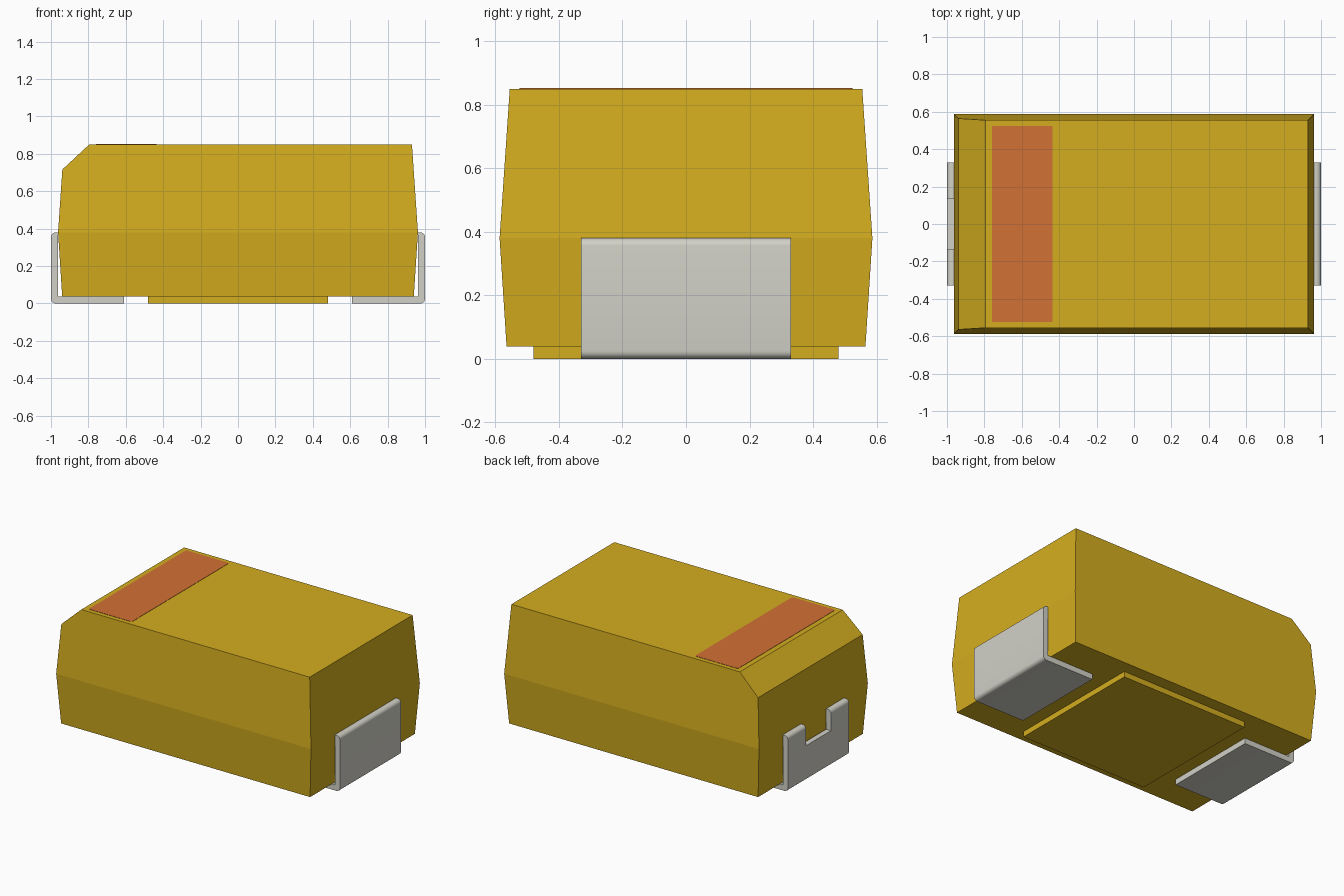
import bpy, bmesh, math
from mathutils import Vector

cube = bpy.data.objects.get("Cube")
if cube:
    bpy.data.objects.remove(cube, do_unlink=True)


def material(name, rgb):
    m = bpy.data.materials.new(name)
    m.use_nodes = True
    m.diffuse_color = (*rgb, 1)
    m.node_tree.nodes["Principled BSDF"].inputs["Base Color"].default_value = (*rgb, 1)
    return m


GOLD = material("golden_yellow", (0.66, 0.42, 0.0137))
METAL = material("pale_metal", (0.645, 0.638, 0.571))
STRIPE = material("orange_brown", (0.65, 0.165, 0.036))


def finish(name, bm, mat):
    bmesh.ops.recalc_face_normals(bm, faces=bm.faces)
    me = bpy.data.meshes.new(name)
    bm.to_mesh(me)
    bm.free()
    me.materials.append(mat)
    ob = bpy.data.objects.new(name, me)
    bpy.context.collection.objects.link(ob)
    return ob


def box(name, lo, hi, mat, corner=0):
    bm = bmesh.new()
    bmesh.ops.create_cube(bm, size=1)
    for v in bm.verts:
        v.co = Vector([(a + b) / 2 + c * (b - a) for a, b, c in zip(lo, hi, v.co)])
    if corner:
        upright = [e for e in bm.edges if abs(e.verts[0].co.z - e.verts[1].co.z) > 1e-5]
        bmesh.ops.bevel(bm, geom=upright, offset=corner, segments=3, profile=0.5,
                        affect='EDGES')
    return finish(name, bm, mat)


# Moulded body: three stacked rectangles, widest at the parting line
bm = bmesh.new()
rings = [[bm.verts.new((sx * x, sy * y, z)) for sx, sy in ((-1, -1), (1, -1), (1, 1), (-1, 1))]
         for x, y, z in ((0.94, 0.565, 0.038), (0.962, 0.587, 0.38), (0.93, 0.555, 0.85))]
bm.faces.new(rings[0])
bm.faces.new(rings[-1])
for low, high in zip(rings, rings[1:]):
    for i in range(4):
        j = (i + 1) % 4
        bm.faces.new((low[i], low[j], high[j], high[i]))
# Sloped edge on the striped end
cut = bmesh.ops.bisect_plane(bm, geom=bm.verts[:] + bm.edges[:] + bm.faces[:],
                             plane_co=(-0.795, 0, 0.85), plane_no=(-0.135, 0, 0.145),
                             clear_outer=True)
bmesh.ops.holes_fill(bm, edges=[e for e in bm.edges if e.is_boundary])
finish("body", bm, GOLD)

# Pad under the body and painted polarity stripe
box("underside_pad", (-0.48, -0.48, 0), (0.48, 0.48, 0.04), GOLD)
box("polarity_stripe", (-0.76, -0.525, 0.848), (-0.435, 0.525, 0.852), STRIPE, corner=0.01)


def arc(cx, cz, r, start, end, n=6):
    return [(cx + r * math.cos(math.radians(start + (end - start) * i / n)),
             cz + r * math.sin(math.radians(start + (end - start) * i / n)))
            for i in range(n + 1)]


# Bent metal terminals: L profile with rounded outer corners, swept across y
R = 0.025
PROFILE = ([(0.61, 0.038), (0.61, 0)] + arc(1 - R, R, R, -90, 0)
           + arc(1 - R, 0.38 - R, R, 0, 90) + [(0.963, 0.38), (0.963, 0.038)])


def terminal(name, side):
    bm = bmesh.new()
    face = bm.faces.new([bm.verts.new((side * x, -0.33, z)) for x, z in PROFILE])
    swept = bmesh.ops.extrude_face_region(bm, geom=[face])["geom"]
    bmesh.ops.translate(bm, vec=(0, 0.66, 0),
                        verts=[g for g in swept if isinstance(g, bmesh.types.BMVert)])
    return finish(name, bm, METAL)


left = terminal("left_terminal", 1)
right = terminal("right_terminal", -1)

# Notch in the top of the terminal at the striped end
cutter = box("notch_cutter", (-1.1, -0.135, 0.24), (-0.9, 0.135, 0.5), METAL)
cutter.hide_render = True
mod = right.modifiers.new("notch", 'BOOLEAN')
mod.operation = 'DIFFERENCE'
mod.solver = 'EXACT'
mod.object = cutter
bpy.ops.object.select_all(action='DESELECT')
bpy.context.view_layer.objects.active = right
right.select_set(True)
bpy.ops.object.modifier_apply(modifier="notch")
bpy.data.objects.remove(cutter, do_unlink=True)

left.select_set(True)
bpy.ops.object.shade_smooth_by_angle(angle=math.radians(30))
